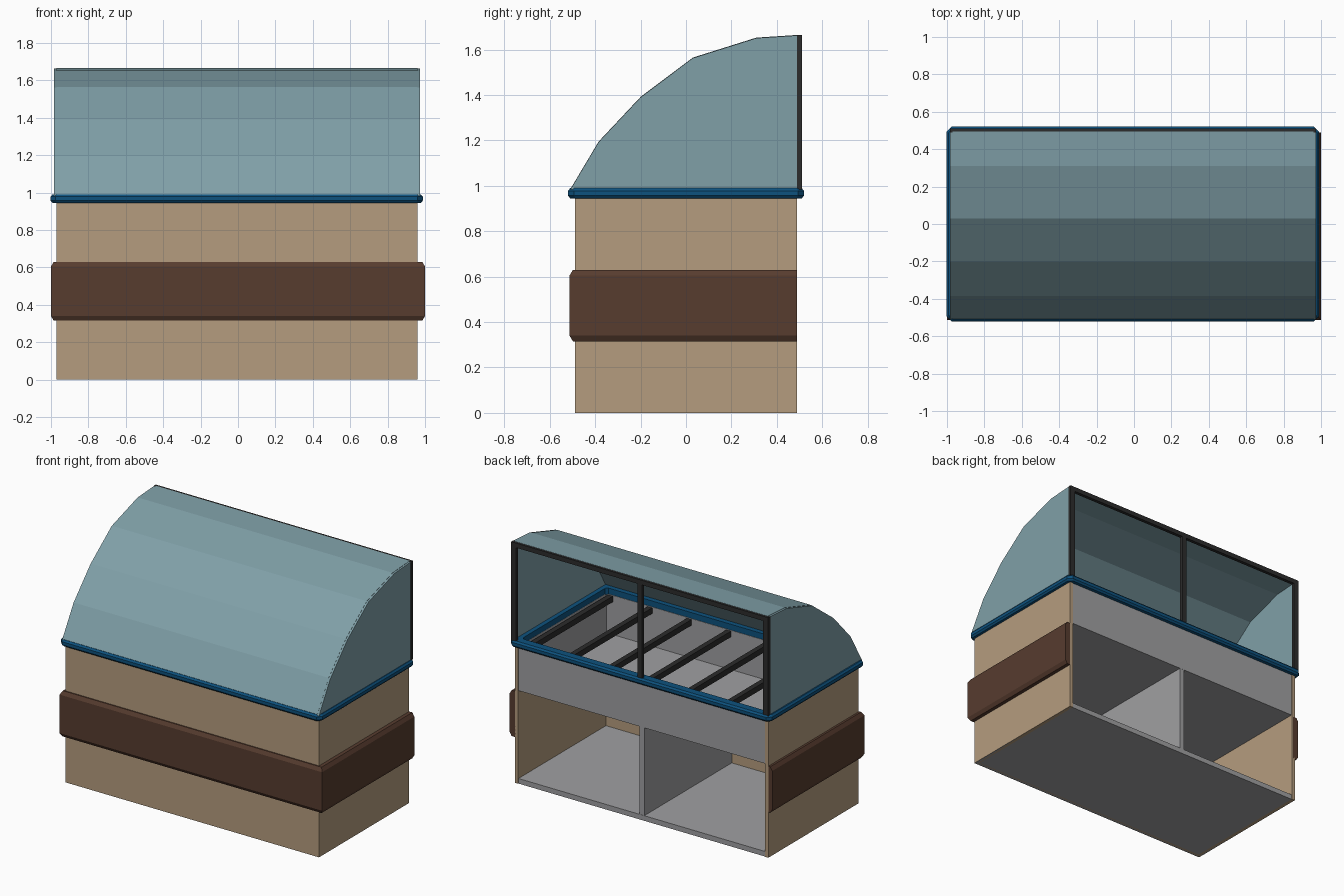
import bpy, bmesh

if "Cube" in bpy.data.objects:
    bpy.data.objects.remove(bpy.data.objects["Cube"])


def material(name, rgb):
    m = bpy.data.materials.new(name)
    m.diffuse_color = (*rgb, 1)
    m.use_nodes = True
    m.node_tree.nodes["Principled BSDF"].inputs["Base Color"].default_value = m.diffuse_color
    return m


TAN = material("tan panel", (0.46, 0.335, 0.21))
BROWN = material("dark brown trim", (0.095, 0.045, 0.028))
BLUE = material("blue trim", (0.004, 0.084, 0.21))
GLASS = material("teal glass", (0.215, 0.35, 0.39))
BLACK = material("black frame", (0.025, 0.025, 0.025))
GREY = material("grey interior", (0.35, 0.35, 0.36))
CX = -0.005      # cabinet centre
HX, HY = 0.965, 0.49


def finish(name, bm, mat):
    bmesh.ops.recalc_face_normals(bm, faces=bm.faces[:])
    me = bpy.data.meshes.new(name)
    bm.to_mesh(me)
    bm.free()
    me.materials.append(mat)
    ob = bpy.data.objects.new(name, me)
    bpy.context.collection.objects.link(ob)
    return ob


def box(name, x0, x1, y0, y1, z0, z1, mat):
    bm = bmesh.new()
    bmesh.ops.create_cube(bm, size=1)
    for v in bm.verts:
        v.co = ((x0 + x1) / 2 + v.co.x * (x1 - x0),
                (y0 + y1) / 2 + v.co.y * (y1 - y0),
                (z0 + z1) / 2 + v.co.z * (z1 - z0))
    return finish(name, bm, mat)


def sweep(name, path, profile, closed, mat):
    """Sweep a closed (offset, z) profile; path(offset) gives the xy points."""
    bm = bmesh.new()
    rings = [[bm.verts.new((x, y, z)) for x, y in path(d)] for d, z in profile]
    n, k = len(rings[0]), len(rings)
    for j in range(k):
        a, b = rings[j], rings[(j + 1) % k]
        for i in range(n if closed else n - 1):
            i2 = (i + 1) % n
            bm.faces.new((a[i], a[i2], b[i2], b[i]))
    if not closed:
        bm.faces.new([r[0] for r in rings])
        bm.faces.new([r[-1] for r in rings])
    return finish(name, bm, mat)


def extrude_x(name, pts, x0, x1, mat):
    """Solid from a yz outline."""
    bm = bmesh.new()
    a = [bm.verts.new((x0, y, z)) for y, z in pts]
    b = [bm.verts.new((x1, y, z)) for y, z in pts]
    n = len(pts)
    bm.faces.new(a)
    bm.faces.new(b)
    for i in range(n):
        j = (i + 1) % n
        bm.faces.new((a[i], a[j], b[j], b[i]))
    return finish(name, bm, mat)


def u_path(d):
    # left side, front, right side; open at the back
    return [(CX - HX - d, HY), (CX - HX - d, -HY - d),
            (CX + HX + d, -HY - d), (CX + HX + d, HY)]


def rim_path(d):
    hx, hy, c = HX + d, HY + d, 0.015 + max(d, 0) * 0.4
    return [(CX - 0.002 + x, y) for x, y in (
        (-hx + c, -hy), (hx - c, -hy), (hx, -hy + c), (hx, hy - c),
        (hx - c, hy), (-hx + c, hy), (-hx, hy - c), (-hx, -hy + c))]


# outer cabinet shell: front and side panels
sweep("cabinet_shell", u_path, [(0, 0), (0, 0.95), (-0.025, 0.95), (-0.025, 0)], False, TAN)

# brown bumper band round the front and sides
def band_path(d):
    return [(x + 0.005, y + (0.012 if y < 0 else 0)) for x, y in u_path(d)]
sweep("bumper_band", band_path,
      [(-0.008, 0.315), (0.02, 0.315), (0.035, 0.34), (0.035, 0.605), (0.02, 0.63), (-0.008, 0.63)],
      False, BROWN)

# interior: floor, divider, and open display tray
xi0, xi1, yi = CX - HX + 0.025, CX + HX - 0.025, -HY + 0.025
box("cabinet_floor", CX - HX + 0.002, CX + HX - 0.002, -HY + 0.002, HY - 0.003, 0.0, 0.035, GREY)
box("cabinet_divider", CX - 0.018, CX + 0.018, yi, HY - 0.004, 0.03, 0.65, GREY)
box("tray_floor", xi0, xi1, yi, HY - 0.005, 0.64, 0.68, GREY)
box("tray_back", xi0, xi1, HY - 0.025, HY - 0.003, 0.64, 0.95, GREY)
box("tray_front", xi0, xi1, yi, yi + 0.008, 0.66, 0.95, GREY)
box("tray_right", xi1 - 0.008, xi1, yi, HY - 0.02, 0.66, 0.95, GREY)
box("tray_left", xi0, xi0 + 0.008, yi, HY - 0.02, 0.66, 0.95, GREY)

# black support bars across the tray
for i in range(7):
    x = CX + (i - 3) * 0.3
    box(f"tray_bar_{i + 1}", x - 0.018, x + 0.018, yi, HY - 0.02, 0.905, 0.945, BLACK)

# blue rim round the counter top
sweep("counter_rim", rim_path,
      [(-0.03, 0.945), (0.02, 0.945), (0.03, 0.957), (0.03, 0.978), (0.02, 0.99), (-0.03, 0.99)],
      True, BLUE)

# curved glass canopy with side panes
curve = [(-0.51, 0.985), (-0.385, 1.195), (-0.2, 1.392), (0.03, 1.565), (0.31, 1.653), (0.495, 1.665)]
inner = [(-0.497, 0.985), (-0.376, 1.188), (-0.193, 1.382), (0.035, 1.554), (0.312, 1.642), (0.495, 1.654)]
extrude_x("curved_glass", curve + inner[::-1], -0.97, 0.96, GLASS)
side = [(y, z - 0.002) for y, z in curve] + [(0.495, 0.983)]
extrude_x("left_glass", side, -0.983, -0.969, GLASS)
extrude_x("right_glass", side, 0.959, 0.973, GLASS)

# black back frame
for name, x0, x1 in (("left", -0.984, -0.946), ("middle", CX - 0.018, CX + 0.018), ("right", 0.936, 0.974)):
    box(f"frame_post_{name}", x0, x1, 0.488, 0.511, 0.985, 1.66, BLACK)
box("frame_top_rail", -0.984, 0.974, 0.488, 0.511, 1.632, 1.664, BLACK)
